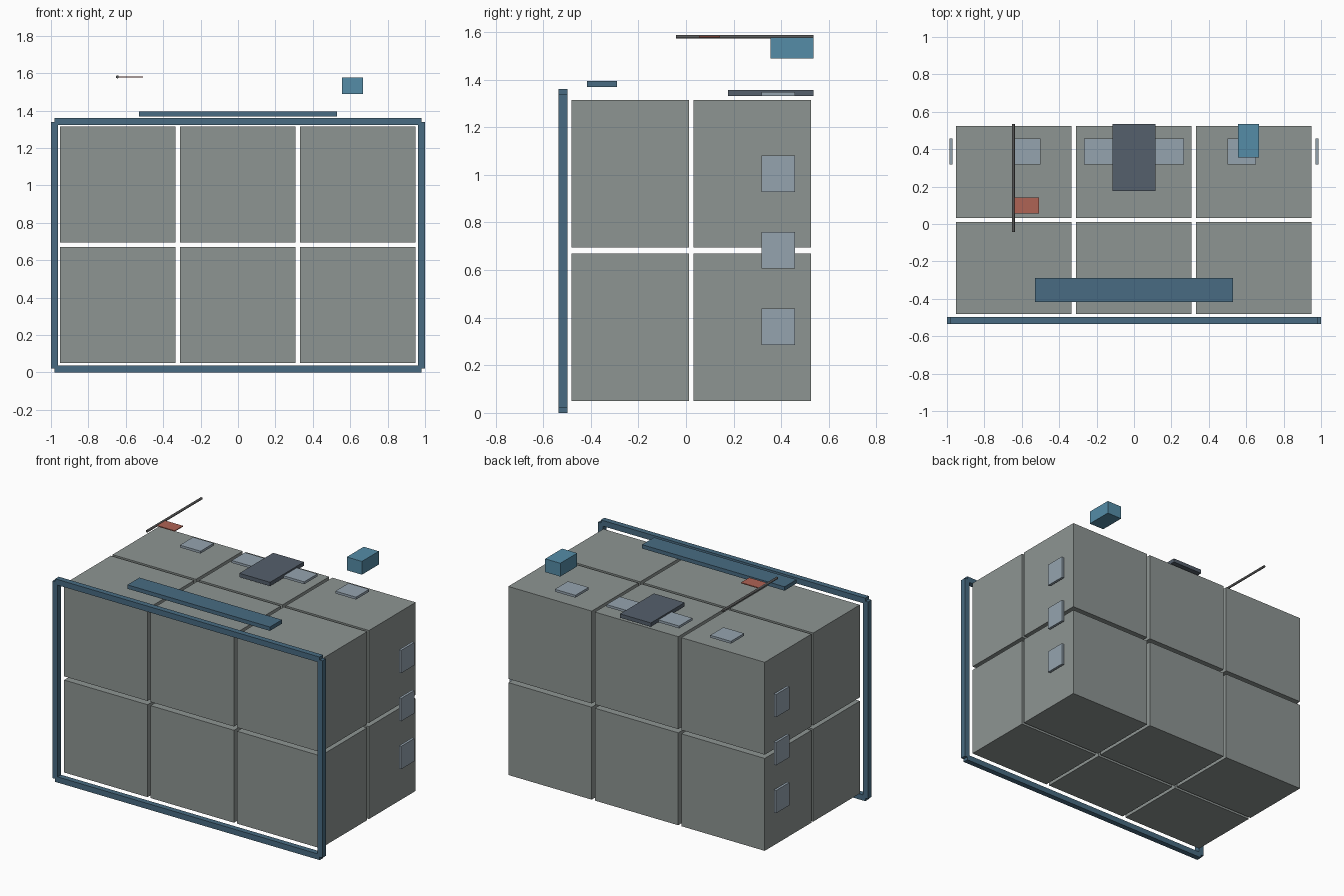
import bpy, bmesh, math
from mathutils import Matrix

if "Cube" in bpy.data.objects:
    bpy.data.objects.remove(bpy.data.objects["Cube"])


def material(name, rgb):
    m = bpy.data.materials.new(name)
    m.diffuse_color = (*rgb, 1)
    m.use_nodes = True
    m.node_tree.nodes["Principled BSDF"].inputs["Base Color"].default_value = m.diffuse_color
    return m


FRAME = material("frame_blue", (0.065, 0.148, 0.223))
BLUE = material("light_blue", (0.09, 0.265, 0.39))
GLASS = material("pale_blue", (0.30, 0.37, 0.43))
SLATE = material("slate", (0.09, 0.115, 0.15))
RED = material("red", (0.43, 0.125, 0.09))
DARK = material("dark_grey", (0.09, 0.09, 0.09))
STONE = material("stone_grey", (0.27, 0.30, 0.29))


def finish(name, bm, mat):
    mesh = bpy.data.meshes.new(name)
    bm.to_mesh(mesh)
    bm.free()
    mesh.materials.append(mat)
    ob = bpy.data.objects.new(name, mesh)
    bpy.context.collection.objects.link(ob)
    return ob


def box(name, x, y, z, mat):
    """Box from (min, max) ranges on each axis."""
    bm = bmesh.new()
    bmesh.ops.create_cube(bm, size=1)
    for v in bm.verts:
        for i, (lo, hi) in enumerate((x, y, z)):
            v.co[i] = hi if v.co[i] > 0 else lo
    return finish(name, bm, mat)


def around(c, size):
    return (c - size / 2, c + size / 2)


# Body: 3 x 2 x 2 grid of separated blocks
for x in (-0.642, -0.001, 0.640):
    for y in (-0.235, 0.278):
        for z in (0.360, 1.004):
            box("body_block", around(x, 0.618), around(y, 0.494), around(z, 0.619), STONE)

# Front frame: two rails and two posts
FY = (-0.535, -0.498)
for z in (0.019, 1.341):
    box("frame_rail", (-0.98, 0.98), FY, around(z, 0.038), FRAME)
for s in (-1, 1):
    box("frame_post", around(s * 0.981, 0.038), FY, (0.02, 1.34), FRAME)

# Vent panels: three on each side, four over the top
VY = (0.317, 0.457)
for s in (-1, 1):
    for z in (0.362, 0.683, 1.005):
        box("side_vent", around(s * 0.979, 0.017), VY, around(z, 0.153), GLASS)
for i in range(4):
    box("top_vent", around((i - 1.5) * 0.384, 0.153), VY, (1.332, 1.348), GLASS)

# Rear top plate and front sign bar
box("top_plate", (-0.114, 0.114), (0.177, 0.535), (1.331, 1.357), SLATE)
box("front_bar", (-0.528, 0.528), (-0.416, -0.289), (1.369, 1.395), FRAME)

# Raised box at the rear right
box("raised_box", (0.557, 0.669), (0.356, 0.535), (1.488, 1.577), BLUE)

# Flag: round rod lying along y with a thin red panel
bm = bmesh.new()
bmesh.ops.create_cone(bm, cap_ends=True, segments=12, radius1=0.008, radius2=0.008, depth=0.578,
                      matrix=Matrix.Translation((-0.645, 0.246, 1.580)) @ Matrix.Rotation(math.pi / 2, 4, 'X'))
finish("flag_rod", bm, DARK)
box("flag_panel", (-0.642, -0.507), (0.055, 0.142), (1.577, 1.583), RED)
